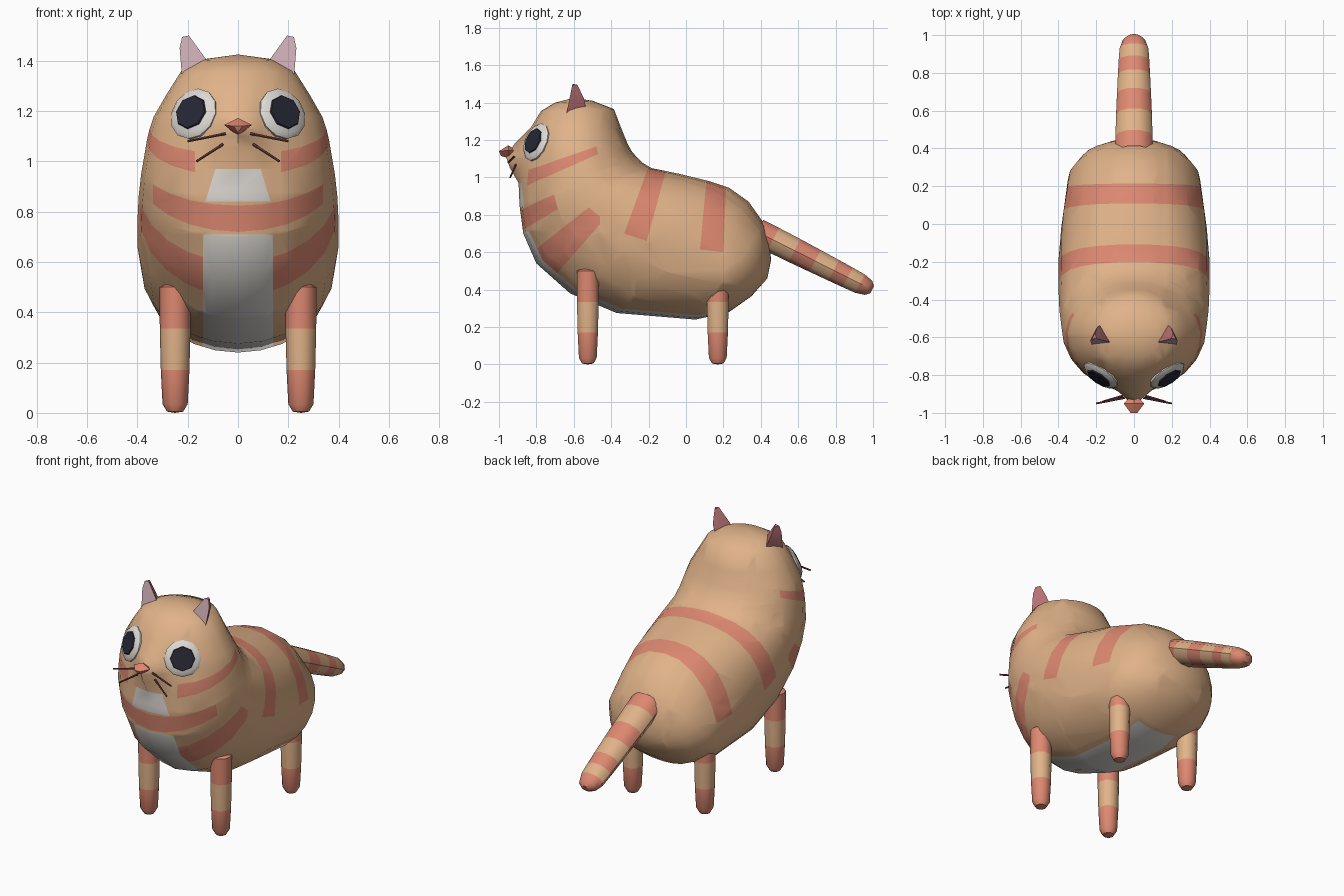
import bpy, bmesh, math
from mathutils import Vector as V
from mathutils.bvhtree import BVHTree

if "Cube" in bpy.data.objects:
    bpy.data.objects.remove(bpy.data.objects["Cube"])


def material(name, rgb):
    m = bpy.data.materials.new(name)
    m.diffuse_color = (*rgb, 1)
    m.use_nodes = True
    m.node_tree.nodes["Principled BSDF"].inputs["Base Color"].default_value = m.diffuse_color
    return m


TAN = material("tan fur", (0.75, 0.45, 0.25))
ORANGE = material("orange stripe", (0.73, 0.25, 0.165))
WHITE = material("white fur", (0.72, 0.69, 0.65))
BLACK = material("dark pupil", (0.02, 0.02, 0.035))
PINK = material("inner ear pink", (0.62, 0.42, 0.47))
ROSE = material("outer ear rose", (0.48, 0.17, 0.18))
NOSE = material("nose coral", (0.75, 0.24, 0.16))
BROWN = material("whisker brown", (0.17, 0.05, 0.055))


def loft(rings, segs):
    """Skin rings given as (centre, u axis, v axis); zero axes close an end."""
    bm = bmesh.new()
    loops = []
    for c, u, v in rings:
        loops.append([bm.verts.new(V(c) + V(u) * math.cos(a) + V(v) * math.sin(a))
                      for a in (2 * math.pi * i / segs for i in range(segs))])
    for a, b in zip(loops, loops[1:]):
        for i in range(segs):
            j = (i + 1) % segs
            bm.faces.new((a[i], a[j], b[j], b[i]))
    bmesh.ops.remove_doubles(bm, verts=bm.verts, dist=1e-5)
    bmesh.ops.recalc_face_normals(bm, faces=bm.faces)
    return bm


def finish(bm, name, mats, angle=40):
    me = bpy.data.meshes.new(name)
    bm.to_mesh(me)
    bm.free()
    for m in mats:
        me.materials.append(m)
    me.shade_smooth()
    me.set_sharp_from_angle(angle=math.radians(angle))
    ob = bpy.data.objects.new(name, me)
    bpy.context.collection.objects.link(ob)
    return ob


def paint(bm, planes, index):
    """Cut out the convex region in front of all planes and colour it."""
    faces = list(bm.faces)
    for co, no in planes:
        co, no = V(co), V(no)
        geom = set(faces)
        for f in faces:
            geom.update(f.edges)
            geom.update(f.verts)
        res = bmesh.ops.bisect_plane(bm, geom=list(geom), dist=1e-5, plane_co=co, plane_no=no)
        faces = [f for f in res["geom"] if isinstance(f, bmesh.types.BMFace)
                 and (f.calc_center_median() - co).dot(no) > 0]
    for f in faces:
        f.material_index = index


def prism(points, axis):
    """Inward planes of a convex polygon extruded along x (0) or y (1)."""
    pts = [V((0, a, b)) if axis == 0 else V((a, 0, b)) for a, b in points]
    mid = sum(pts, V()) / len(pts)
    ax = V((1, 0, 0)) if axis == 0 else V((0, 1, 0))
    planes = []
    for p, q in zip(pts, pts[1:] + pts[:1]):
        n = (q - p).cross(ax).normalized()
        planes.append((p, n if (mid - p).dot(n) > 0 else -n))
    return planes


# Body: back point (y, z), front/belly point (y, z), half width
SECTIONS = [
    (-0.60, 1.425, -0.60, 1.425, 0), (-0.50, 1.41, -0.70, 1.40, 0.14),
    (-0.385, 1.365, -0.775, 1.355, 0.225), (-0.345, 1.26, -0.82, 1.27, 0.285),
    (-0.31, 1.175, -0.85, 1.18, 0.335), (-0.29, 1.14, -0.86, 1.115, 0.352),
    (-0.265, 1.11, -0.875, 1.05, 0.363), (-0.235, 1.08, -0.885, 0.97, 0.372),
    (-0.185, 1.05, -0.89, 0.85, 0.385), (-0.04, 1.02, -0.87, 0.70, 0.395),
    (0.125, 0.98, -0.80, 0.54, 0.40), (0.23, 0.945, -0.62, 0.38, 0.40),
    (0.335, 0.87, -0.37, 0.275, 0.385), (0.42, 0.75, 0.05, 0.24, 0.35),
    (0.445, 0.65, 0.23, 0.28, 0.28), (0.455, 0.56, 0.35, 0.365, 0.16),
    (0.435, 0.46, 0.435, 0.46, 0)]
body = loft([((0, (a + c) / 2, (b + d) / 2), (w, 0, 0), (0, (a - c) / 2, (b - d) / 2))
             for a, b, c, d, w in SECTIONS], 24)
# Muzzle pushed out of the face
for v in body.verts:
    if v.co.y < -0.7:
        v.co.y -= 0.105 * math.exp(-(v.co.x / 0.08) ** 2 - ((v.co.z - 1.115) / 0.095) ** 2)

# Stripes over the back, chest and flanks
paint(body, prism([(-0.185, 1.1), (-0.09, 1.1), (-0.21, 0.66), (-0.33, 0.70)], 0), 1)
paint(body, prism([(0.12, 1.1), (0.22, 1.1), (0.2, 0.60), (0.075, 0.615)], 0), 1)
paint(body, prism([(-1, 0.77), (-0.705, 0.91), (-0.685, 0.83), (-1, 0.645)], 0), 1)
for s in (-1, 1):
    cheek = prism([(-1, 0.985), (-0.48, 1.165), (-0.47, 1.125), (-1, 0.89)], 0)
    flank = prism([(-0.95, 0.50), (-0.52, 0.84), (-0.46, 0.79), (-0.46, 0.75), (-0.74, 0.43)], 0)
    paint(body, [((s * 0.17, 0, 0), (s, 0, 0))] + cheek, 1)
    paint(body, [((s * 0.14, 0, 0), (s, 0, 0))] + flank, 1)
# White bib and belly
front = [((0, -0.6, 0), (0, -1, 0))]
paint(body, front + prism([(-0.09, 0.97), (0.09, 0.97), (0.13, 0.84), (-0.13, 0.84)], 1), 2)
paint(body, [((0, 0.2, 0), (0, -1, 0))] +
      prism([(-0.14, 0.71), (0.14, 0.71), (0.14, 0.1), (-0.14, 0.1)], 1), 2)
tree = BVHTree.FromBMesh(body)
finish(body, "body", [TAN, ORANGE, WHITE], 60)

# Legs with coloured bands by height
for side, s in (("left", 1), ("right", -1)):
    for end, y in (("front", -0.525), ("back", 0.17)):
        prof = [(0, 0), (0.005, 0.032), (0.035, 0.05), (0.17, 0.057), (0.335, 0.061),
                (0.5, 0.062), (0.53, 0)]
        leg = loft([((s * 0.25, y, z), (r, 0, 0), (0, r, 0)) for z, r in prof], 10)
        for f in leg.faces:
            f.material_index = 0 if 0.17 < f.calc_center_median().z < 0.335 else 1
        finish(leg, f"{end}_leg_{side}", [TAN, ORANGE])

# Tail with rings
stops = [(0.38, 1), (0.465, 1), (0.58, 0.97), (0.69, 0.92), (0.79, 0.87), (0.865, 0.83),
         (0.93, 0.78), (0.975, 0.6), (0.995, 0.3), (0.995, 0)]
tail = loft([((0, y, 0.69 - 0.505 * (y - 0.42)), (0.098 * r, 0, 0), (0, 0.035 * r, 0.066 * r))
             for y, r in stops], 10)
edges = [0.465, 0.58, 0.69, 0.79, 0.865, 0.93]
for f in tail.faces:
    y = f.calc_center_median().y + 0.0
    f.material_index = (1 + sum(y > e for e in edges)) % 2
finish(tail, "tail", [TAN, ORANGE])

# Nose
nose = bmesh.new()
for co in [(0.055, -0.95, 1.145), (-0.055, -0.95, 1.145), (0, -0.95, 1.172), (0, -0.94, 1.10),
           (0.018, -1.0, 1.14), (-0.018, -1.0, 1.14), (0, -0.99, 1.115), (0, -0.9, 1.14)]:
    nose.verts.new(co)
bmesh.ops.convex_hull(nose, input=nose.verts)
finish(nose, "nose", [NOSE])


def disc(name, centre, n, prof, segs, mat, angle):
    u = n.cross(V((0, 0, 1))).normalized()
    v = u.cross(n)
    finish(loft([(centre + n * h, u * r, v * r) for h, r in prof], segs), name, [mat], angle)


for side, s in (("left", 1), ("right", -1)):
    # Eyes
    n = V((s * 0.52, -0.78, 0.34)).normalized()
    hit = tree.ray_cast(V((s * 0.178, -2, 1.19)), V((0, 1, 0)))[0]
    disc(f"eye_{side}", hit, n,
         [(-0.035, 0), (-0.035, 0.1), (0, 0.106), (0.016, 0.088), (0.018, 0)], 12, WHITE, 50)
    disc(f"pupil_{side}", hit, n, [(0.015, 0), (0.015, 0.072), (0.023, 0.068), (0.023, 0)],
         8, BLACK, 30)

    # Ears: flat pink front, ridged rose back
    ear = bmesh.new()
    for x, z in [(0.11, 1.33), (0.13, 1.41), (0.195, 1.5), (0.222, 1.495), (0.232, 1.45),
                 (0.222, 1.33)]:
        ear.verts.new((s * x, -0.635 + 0.2 * (z - 1.36), z))
    for x, y, z in [(0.165, -0.53, 1.34), (0.195, -0.545, 1.42), (0.208, -0.58, 1.495)]:
        ear.verts.new((s * x, y, z))
    bmesh.ops.convex_hull(ear, input=ear.verts)
    bmesh.ops.recalc_face_normals(ear, faces=ear.faces)
    for f in ear.faces:
        f.material_index = 1 if f.normal.y < -0.8 else 0
    finish(ear, f"ear_{side}", [ROSE, PINK], 35)

    # Whiskers
    for i, (a, b) in enumerate([((0.05, -0.92, 1.11), (0.2, -0.95, 1.08)),
                                ((0.06, -0.91, 1.068), (0.165, -0.94, 1.0))]):
        a, b = V((s * a[0], *a[1:])), V((s * b[0], *b[1:]))
        disc(f"whisker_{side}_{i + 1}", a, (b - a).normalized(),
             [(0, 0), (0, 0.006), ((b - a).length, 0.005), ((b - a).length, 0)], 6, BROWN, 40)
        a, b = None, None
